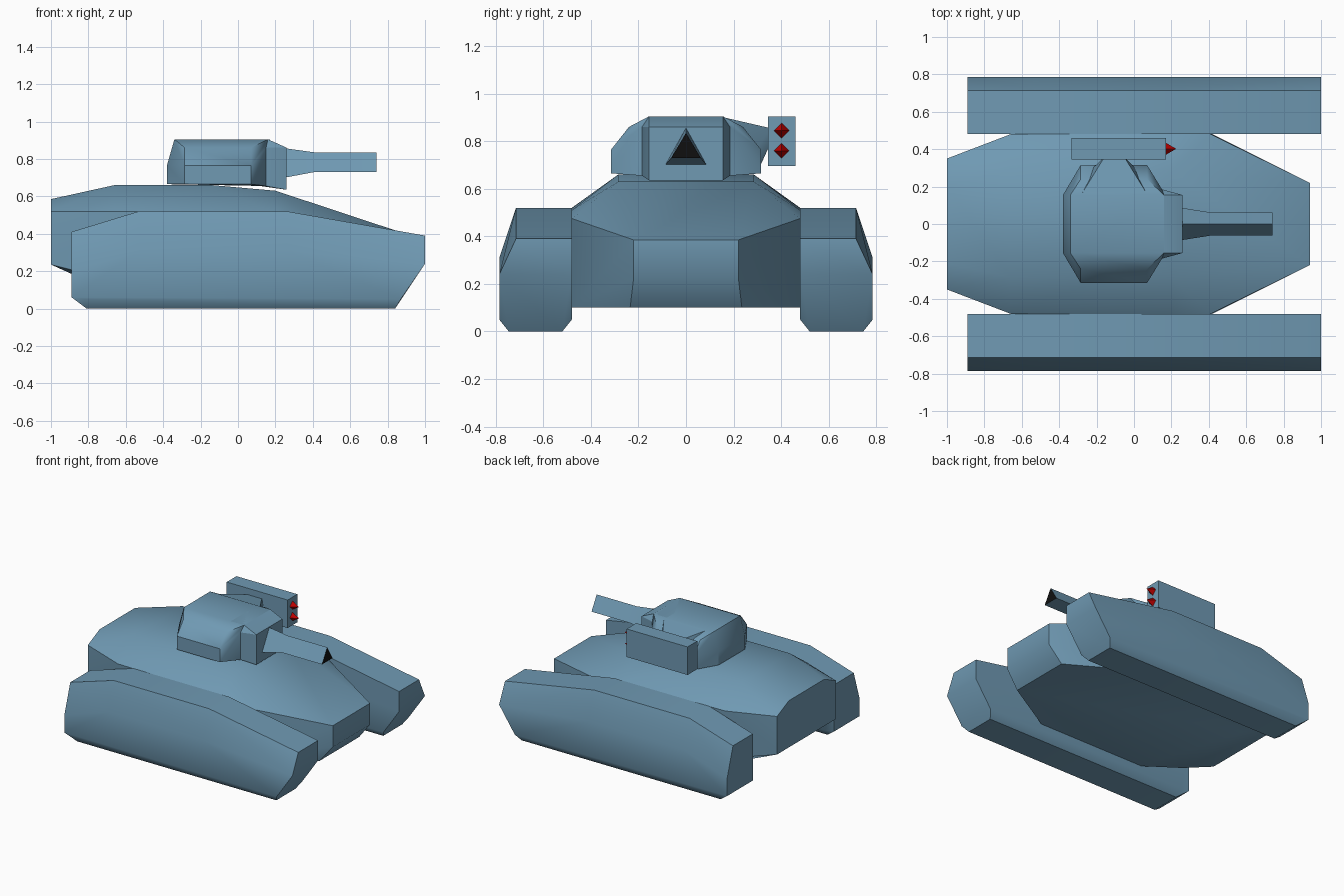
import bpy, bmesh, math
from mathutils import Matrix

cube = bpy.data.objects.get("Cube")
if cube:
    bpy.data.objects.remove(cube, do_unlink=True)


def material(name, rgb):
    m = bpy.data.materials.new(name)
    m.use_nodes = True
    m.diffuse_color = (*rgb, 1)
    m.node_tree.nodes["Principled BSDF"].inputs["Base Color"].default_value = (*rgb, 1)
    return m


BLUE = material("steel blue", (0.16, 0.32, 0.45))
RED = material("warhead red", (0.5, 0.0, 0.0))
BLACK = material("bore black", (0.005, 0.005, 0.005))


def finish(name, bm, mats, smooth=40):
    bmesh.ops.recalc_face_normals(bm, faces=bm.faces)
    mesh = bpy.data.meshes.new(name)
    bm.to_mesh(mesh)
    bm.free()
    for m in mats:
        mesh.materials.append(m)
    ob = bpy.data.objects.new(name, mesh)
    bpy.context.collection.objects.link(ob)
    if smooth:
        bpy.ops.object.select_all(action='DESELECT')
        bpy.context.view_layer.objects.active = ob
        ob.select_set(True)
        bpy.ops.object.shade_smooth_by_angle(angle=math.radians(smooth))
    return ob


def shell(name, points, mirror=True, smooth=40):
    """Convex faceted block through the points, optionally mirrored over y."""
    bm = bmesh.new()
    for x, y, z in points:
        bm.verts.new((x, y, z))
        if mirror:
            bm.verts.new((x, -y, z))
    out = bmesh.ops.convex_hull(bm, input=bm.verts)
    loose = [v for v in bm.verts if not v.link_faces]
    bmesh.ops.delete(bm, geom=loose, context='VERTS')
    bmesh.ops.dissolve_limit(bm, angle_limit=math.radians(1.5),
                             verts=bm.verts, edges=bm.edges)
    return finish(name, bm, [BLUE], smooth)


# Tracks: side profiles placed at each depth
INNER, SHOULDER, OUTER, EDGE = 0.48, 0.715, 0.785, 0.04
top = [(-.89, .41), (-.53, .52), (.26, .52), (.82, .425), (1, .39)]
middle = [(-.89, .19), (-.53, .31), (.26, .31), (1, .24)]
low = [(-.89, .06), (-.82, .05), (.87, .05)]
sole = [(-.81, 0), (.84, 0)]
for name, s in (("left_track", 1), ("right_track", -1)):
    pts = [(x, s * y, z) for x, z in top for y in (INNER, SHOULDER)]
    pts += [(x, s * OUTER, z) for x, z in middle + low]
    pts += [(x, s * INNER, z) for x, z in low + [(1, .24)]]
    pts += [(x, s * y, z) for x, z in sole for y in (INNER + EDGE, OUTER - EDGE)]
    shell(name, pts, mirror=False)

# Hull
shell("hull", [
    (-1, .21, .585), (-.66, .285, .66), (-.14, .285, .66), (.2, .285, .63),
    (-1, .35, .52), (-.66, .48, .52), (.2, .48, .51), (.41, .48, .475),
    (.94, .22, .385), (.94, .22, .225), (.41, .48, .3),
    (-1, .35, .235), (-.7, .32, .1), (-.47, .48, .1), (.42, .48, .1), (.84, .235, .1)])

# Turret
shell("turret", [
    (-.34, .155, .905), (.16, .155, .905), (-.285, .24, .86), (.07, .24, .86),
    (-.38, .155, .765), (-.38, .155, .665), (-.285, .315, .765), (.07, .315, .765),
    (-.285, .315, .665), (.07, .315, .665), (.15, .185, .86), (.15, .185, .655)], smooth=30)
shell("gun_mantlet", [
    (.05, .155, .905), (.16, .155, .905), (.05, .185, .87), (.15, .185, .86),
    (.26, .155, .86), (.26, .155, .635), (.05, .185, .665), (.15, .185, .655)], smooth=30)

# Launcher arm and pod
shell("launcher_arm", [
    (-.28, .16, .9), (.07, .16, .9), (-.285, .24, .68), (.07, .24, .68),
    (-.16, .355, .855), (-.05, .355, .855), (-.16, .355, .79), (-.05, .355, .79),
    (-.2, .3, .67), (-.02, .3, .67)], mirror=False, smooth=30)
shell("launcher_pod", [(x, y, z) for x in (-.335, .17) for y in (.345, .46)
                       for z in (.695, .905)], mirror=False, smooth=0)

# Triangular gun barrel with a dark end face
bm = bmesh.new()
rings = []
for x, w, z0, z1 in ((.25, .087, .7, .857), (.41, .062, .73, .835), (.74, .062, .73, .835)):
    rings.append([bm.verts.new(p) for p in ((x, -w, z0), (x, w, z0), (x, 0, z1))])
for a, b in zip(rings, rings[1:]):
    for i in range(3):
        j = (i + 1) % 3
        bm.faces.new((a[i], a[j], b[j], b[i]))
bm.faces.new(rings[0])
bm.faces.new(rings[-1]).material_index = 1
finish("gun_barrel", bm, [BLUE, BLACK], 30)

# Missile tips
for name, z in (("upper_missile", .845), ("lower_missile", .76)):
    bm = bmesh.new()
    bmesh.ops.create_cone(bm, cap_ends=True, segments=4, radius1=.035, radius2=0, depth=.06,
                          matrix=Matrix.Translation((.195, .402, z)) @ Matrix.Rotation(math.pi / 2, 4, 'Y'))
    finish(name, bm, [RED], 0)
